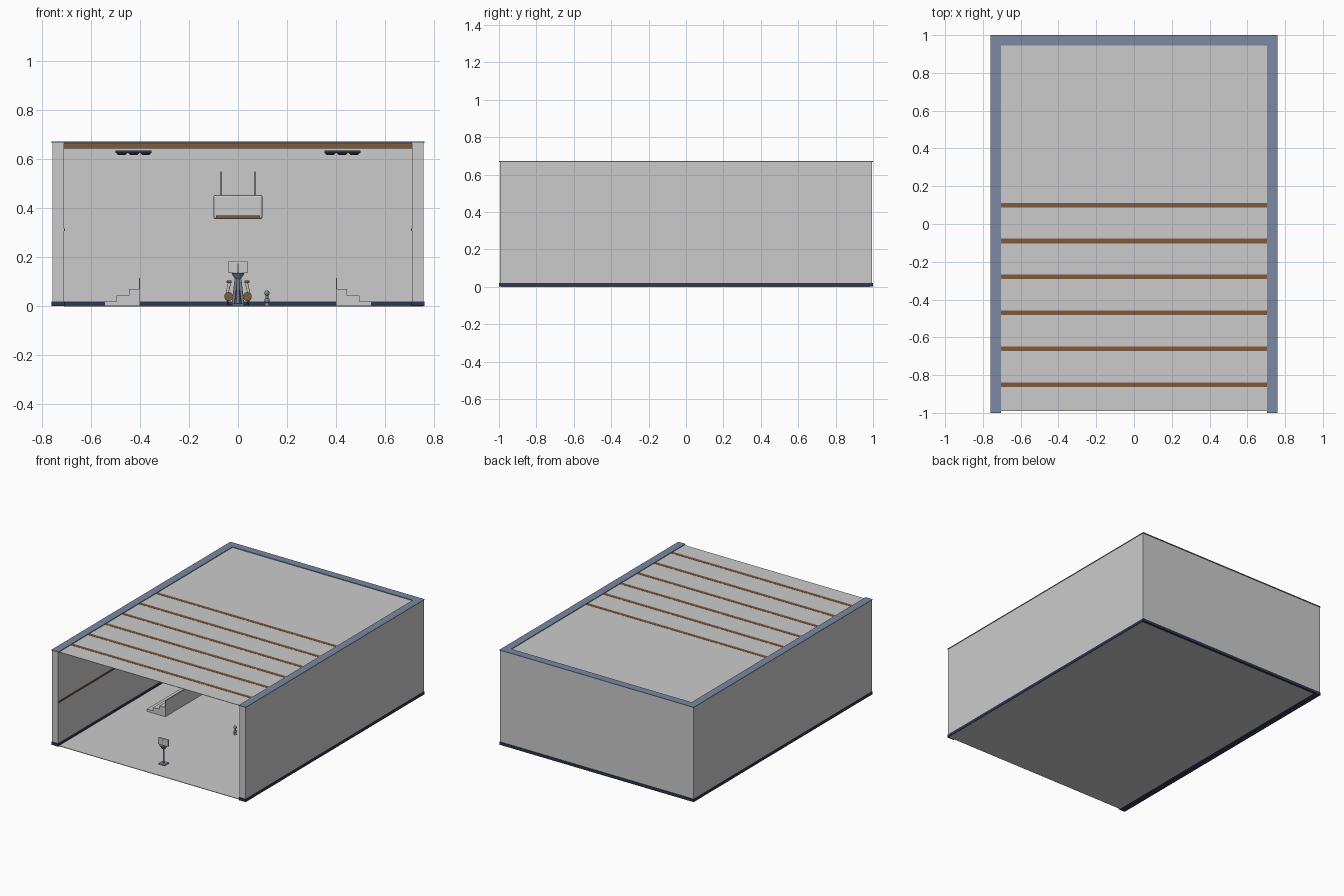
import bpy, math
from mathutils import Vector

if "Cube" in bpy.data.objects:
    bpy.data.objects.remove(bpy.data.objects["Cube"], do_unlink=True)


def material(name, *rgb):
    m = bpy.data.materials.new(name)
    m.use_nodes = True
    m.diffuse_color = (*rgb, 1)
    m.node_tree.nodes["Principled BSDF"].inputs["Base Color"].default_value = (*rgb, 1)
    return m


GREY = material("plaster grey", .6, .6, .6)
SLATE = material("slate blue trim", .2, .25, .37)
NAVY = material("dark navy", .03, .04, .08)
WOOD = material("brown wood", .22, .1, .045)
METAL = material("blue grey metal", .2, .24, .3)


def finish(obj, name, mat):
    obj.name = name
    obj.data.materials.append(mat)
    return obj


def box(name, mat, x, y, z, bevel=0):
    lo, hi = Vector((x[0], y[0], z[0])), Vector((x[1], y[1], z[1]))
    bpy.ops.mesh.primitive_cube_add(size=1, location=(lo + hi) / 2)
    obj = bpy.context.object
    obj.scale = hi - lo
    bpy.ops.object.transform_apply(location=False, rotation=False, scale=True)
    if bevel:
        mod = obj.modifiers.new("soft edges", "BEVEL")
        mod.width, mod.segments = bevel, 2
    return finish(obj, name, mat)


def rod(name, mat, a, b, r, r2=None, sides=16):
    a, b = Vector(a), Vector(b)
    bpy.ops.mesh.primitive_cone_add(vertices=sides, radius1=r, radius2=r if r2 is None else r2,
                                    depth=(b - a).length, location=(a + b) / 2)
    obj = bpy.context.object
    obj.rotation_euler = (b - a).to_track_quat("Z", "Y").to_euler()
    bpy.ops.object.shade_smooth_by_angle()
    return finish(obj, name, mat)


def ball(name, mat, loc, r):
    bpy.ops.mesh.primitive_uv_sphere_add(segments=16, ring_count=8, radius=r, location=loc)
    bpy.ops.object.shade_smooth()
    return finish(bpy.context.object, name, mat)


def prism(name, mat, profile, y0, y1):
    # x,z outline swept along y
    n = len(profile)
    verts = [(x, y, z) for y in (y0, y1) for x, z in profile]
    faces = [list(range(n)), list(range(2 * n - 1, n - 1, -1))]
    faces += [(i, n + i, n + (i + 1) % n, (i + 1) % n) for i in range(n)]
    mesh = bpy.data.meshes.new(name)
    mesh.from_pydata(verts, [], faces)
    obj = bpy.data.objects.new(name, mesh)
    bpy.context.collection.objects.link(obj)
    bpy.context.view_layer.objects.active = obj
    bpy.ops.object.select_all(action="DESELECT")
    obj.select_set(True)
    bpy.ops.object.mode_set(mode="EDIT")
    bpy.ops.mesh.select_all(action="SELECT")
    bpy.ops.mesh.normals_make_consistent(inside=False)
    bpy.ops.object.mode_set(mode="OBJECT")
    return finish(obj, name, mat)


def span(s, a, b):
    return sorted((s * a, s * b))


# Shell: floor, ceiling, back wall
box("floor", GREY, (-.71, .755), (-.99, .985), (0, .004))
box("ceiling", GREY, (-.71, .71), (-.99, .95), (.664, .667))
box("back_wall", GREY, (-.757, .757), (.95, .995), (.02, .667))
box("back_base_trim", NAVY, (-.76, .76), (.945, 1), (.001, .02))
box("back_top_trim", SLATE, (-.76, .76), (.945, 1), (.667, .672))

for s, side in ((-1, "right"), (1, "left")):
    # Side walls with trims and rail
    box(side + "_wall", GREY, span(s, .71, .757), (-.995, .96), (.02, .667))
    box(side + "_base_trim", NAVY, span(s, .707, .76), (-1, .95), (.001, .02))
    box(side + "_top_trim", SLATE, span(s, .705, .76), (-1, .95), (.667, .672))
    box(side + "_wall_rail", WOOD, span(s, .705, .712), (-.99, .94), (.308, .318))
    # Stepped platform with an upright panel on its inner side
    steps = [(.4, 0), (.4, .07), (.445, .07), (.445, .045),
             (.495, .045), (.495, .02), (.545, .02), (.545, 0)]
    prism(side + "_steps", GREY, [(s * x, z) for x, z in steps], -.24, .9)
    box(side + "_steps_panel", GREY, span(s, .4, .404), (-.24, .9), (0, .115))
    # Ceiling lamp with three shallow shades
    box(side + "_lamp", NAVY, span(s, .352, .5), (.4, .55), (.625, .635))
    for i in range(3):
        x = s * (.377 + i * .049)
        rod(side + "_lamp_shade", NAVY, (x, .475, .618), (x, .475, .626), .015, .023)
    # Hanging rods of the board
    rod(side + "_board_rod", NAVY, (s * .07, .925, .45), (s * .07, .925, .55), .002)

# Roof beams, the rear ones sunk under the ceiling
for i in range(10):
    y = -.85 + i * .19
    top = .668 if i < 6 else .666
    box("roof_beam", WOOD, (-.71, .71), (y - .012, y + .012), (.645, top))

# Hanging board on the back wall
box("hanging_board", GREY, (-.1, .1), (.9, .95), (.357, .455), .008)
box("board_ledge", WOOD, (-.09, .09), (.893, .902), (.362, .37))

# Stand with a panel near the entrance
box("stand_base", METAL, (-.025, .025), (-.855, -.805), (.003, .011), .003)
rod("stand_post", METAL, (0, -.83, .008), (0, -.83, .12), .006)
rod("stand_collar", METAL, (0, -.83, .112), (0, -.83, .137), .012, .028)
box("stand_panel", GREY, (-.039, .039), (-.838, -.826), (.136, .185), .003)
rod("panel_spine", METAL, (0, -.84, .13), (0, -.84, .175), .002)

# Seat group at the rear
for s in (-1, 1):
    rod("drum", WOOD, (s * .038, .78, .04), (s * .038, .84, .04), .018, sides=20)
    rod("drum_foot", NAVY, (s * .038, .81, .002), (s * .045, .81, .03), .004)
    box("arm_pad", WOOD, span(s, .026, .046), (.78, .84), (.095, .106), .003)
    rod("arm_strut", GREY, (s * .045, .81, .05), (s * .034, .81, .098), .006)
    rod("inner_leg", METAL, (s * .02, .79, .004), (s * .008, .79, .11), .006)
rod("rear_post", METAL, (0, .81, .002), (0, .81, .11), .012)

# Small floor ornament
rod("ornament_foot", METAL, (.118, -.2, .003), (.118, -.2, .012), .011, .008)
rod("ornament_stem", METAL, (.118, -.2, .01), (.118, -.2, .045), .006)
ball("ornament_ball", METAL, (.118, -.2, .024), .011)
ball("ornament_head", METAL, (.118, -.2, .054), .011)
